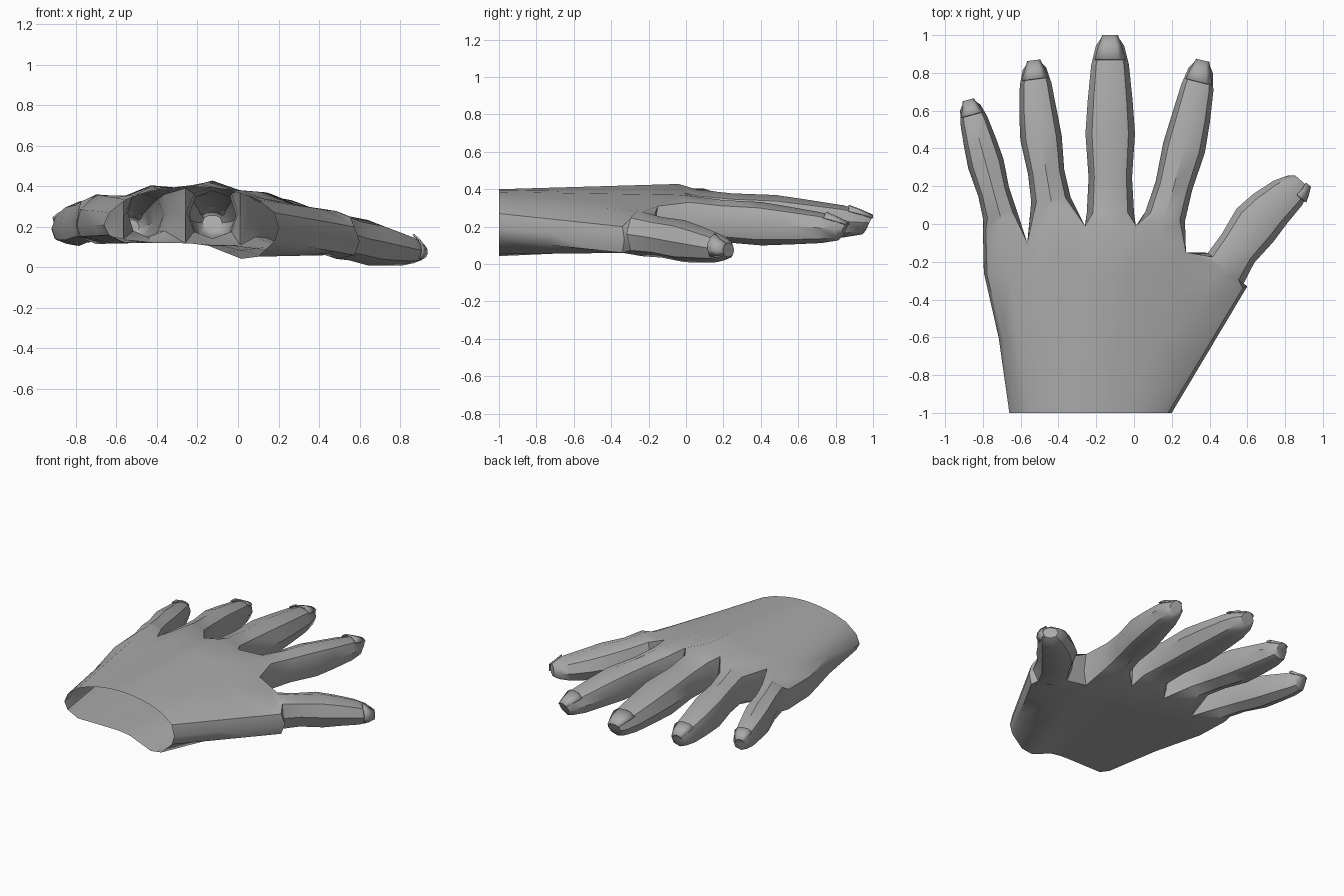
import bpy, bmesh, math
from mathutils import Vector

if "Cube" in bpy.data.objects:
    bpy.data.objects.remove(bpy.data.objects["Cube"])

skin = bpy.data.materials.new("plain grey")
skin.diffuse_color = (0.4, 0.4, 0.4, 1)
skin.use_nodes = True
skin.node_tree.nodes["Principled BSDF"].inputs["Base Color"].default_value = skin.diffuse_color
ANGLES = range(135, -181, -45)

# knuckle columns (finger middles and webs): x, y, top z, bottom z
knuckle = [(-.785, -.03, .29, .15), (-.70, .02, .36, .115), (-.565, -.10, .35, .14),
           (-.43, .09, .405, .125), (-.26, -.01, .39, .12), (-.125, -.04, .428, .11),
           (.01, -.01, .38, .11), (.14, -.04, .37, .10), (.275, -.15, .31, .08),
           (.43, -.26, .285, .06), (.575, -.34, .20, .06)]

# fingers: base point, tip point, half width, half thickness, sideways bow
fingers = {
    "pinky": ((-.71, .05, .24), (-.875, .648, .185), .092, .115, 0),
    "ring": ((-.44, .13, .27), (-.53, .857, .20), .105, .122, -.012),
    "middle": ((-.125, .06, .27), (-.127, .99, .22), .125, .128, 0),
    "index": ((.165, .04, .24), (.362, .857, .185), .108, .122, .012),
    "thumb": ((.485, -.235, .16), (.89, .225, .075), .125, .118, -.035),
}
# shared finger profile: position along the finger, width, thickness
PROFILE = [(0, 1, 1), (.2, .92, .92), (.45, 1.05, .95), (.64, .95, .82),
           (.84, .80, .67), (.95, .60, .50), (1, .40, .33)]

bm = bmesh.new()


class Finger:
    """Rings along a slightly bowed, tapering finger."""

    def __init__(self, name):
        a, b, self.hw, self.ht, self.bow = fingers[name]
        self.a, self.b = Vector(a), Vector(b)
        d = self.b - self.a
        d.z = 0
        self.d = d.normalized()
        self.side = Vector((self.d.y, -self.d.x, 0))

    def point(self, station, ang, grow=1.0):
        t, w, h = station
        r = math.radians(ang)
        k = grow * (1.04 if ang % 90 else 1)
        c = self.a.lerp(self.b, t) + self.side * (self.bow * math.sin(math.pi * t))
        return (c + self.side * (self.hw * w * k * math.cos(r))
                + Vector((0, 0, self.ht * h * k * math.sin(r))))


def bridge(a, b):
    n = len(a)
    for i in range(n):
        bm.faces.new((a[i], a[(i + 1) % n], b[(i + 1) % n], b[i]))


# palm: open tube from the wrist to the knuckle columns
def palm_ring(t):
    def mix(a, b):
        return a + (b - a) * t
    bulge = .03 if t == .75 else 0
    top, bot = [], []
    for j, (kx, ky, kt, kb) in enumerate(knuckle):
        u = j / 10
        wx = -.635 + .815 * u
        edge = .04 if j in (0, 10) else 0
        wt = .27 + .13 * max(0, math.sin(math.pi * u)) ** .6
        wb = .12 + edge - .08 * math.exp(-((wx - .04) / .14) ** 2)
        x = mix(wx, kx) - (bulge if j == 0 else 0)
        y = mix(-1, ky)
        top.append(bm.verts.new((x, y, mix(wt, kt))))
        bot.append(bm.verts.new((x, y, mix(wb, kb))))
    left = bm.verts.new((mix(-.66, -.80) - bulge, mix(-1, -.01), .21))
    right = bm.verts.new((mix(.20, .60), mix(-1, -.33), mix(.19, .13)))
    return top, bot, left, right


rings = [palm_ring(t) for t in (0, .4, .75, 1)]
loops = [t + [r] + b[::-1] + [l] for t, b, l, r in rings]
for a, b in zip(loops, loops[1:]):
    bridge(a, b)

# webs between fingers share one middle vertex
top, bot, left, right = rings[-1]
webs = [left]
for j in (2, 4, 6, 8):
    webs.append(bm.verts.new((top[j].co + bot[j].co) / 2 - Vector((0, .02, 0))))
webs.append(right)

# fingers grow out of the knuckle openings
for k, name in enumerate(fingers):
    f = Finger(name)
    j = 2 * k
    prev = [top[j], top[j + 1], top[j + 2], webs[k + 1], bot[j + 2], bot[j + 1], bot[j], webs[k]]
    for st in PROFILE:
        ring = []
        for a in ANGLES:
            p = f.point(st, a)
            if st[0] == 1 and name != "thumb":      # pad slopes back under the nail
                p += f.d * (.02 * math.sin(math.radians(a)) - .01)
            ring.append(bm.verts.new(p))
        bridge(prev, ring)
        prev = ring
    bm.faces.new(prev)

bmesh.ops.recalc_face_normals(bm, faces=bm.faces)


def make_object(name, mesh_bm):
    me = bpy.data.meshes.new(name)
    mesh_bm.to_mesh(me)
    mesh_bm.free()
    me.materials.append(skin)
    ob = bpy.data.objects.new(name, me)
    bpy.context.collection.objects.link(ob)
    bpy.context.view_layer.objects.active = ob
    ob.select_set(True)
    bpy.ops.object.shade_smooth_by_angle(angle=math.radians(40))
    ob.select_set(False)
    return ob


make_object("hand", bm)

# fingernails: thin curved plates over each fingertip, on the outer side of the thumb
for name in fingers:
    f = Finger(name)
    mid = 15 if name == "thumb" else 90
    nb = bmesh.new()
    rows = []
    for st, push in zip(PROFILE[-3:], (.03, 0, .01)):
        rows.append([nb.verts.new(f.point(st, mid + a, 1.04) + f.d * push)
                     for a in (50, 25, 0, -25, -50)])
    for a, b in zip(rows, rows[1:]):
        for i in range(4):
            nb.faces.new((a[i], b[i], b[i + 1], a[i + 1]))
    bmesh.ops.recalc_face_normals(nb, faces=nb.faces)
    nail = make_object(name + "_nail", nb)
    nail.modifiers.new("thickness", "SOLIDIFY").thickness = .008
